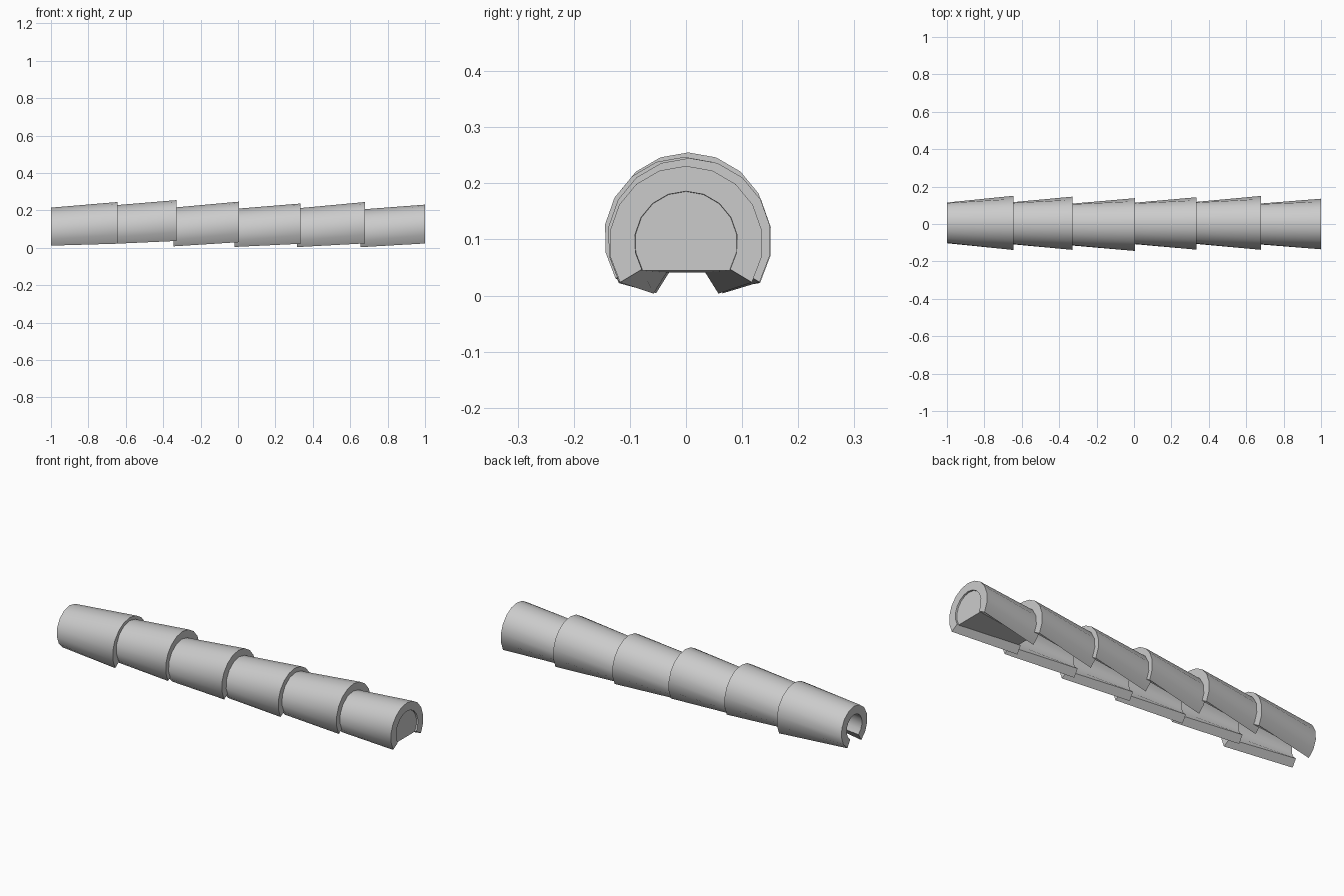
import bpy, bmesh, math

if "Cube" in bpy.data.objects:
    bpy.data.objects.remove(bpy.data.objects["Cube"])

SEG = 12      # facets around each arc
WALL = 0.045  # tile thickness


def arc(x, cy, cz, r, dip):
    """Arc in the y-z plane, open at the bottom, ending `dip` degrees below horizontal."""
    pts = []
    for i in range(SEG + 1):
        a = math.radians(-dip + (180 + 2 * dip) * i / SEG)
        pts.append((x, cy + r * math.cos(a), cz + r * math.sin(a)))
    return pts


def loft(name, start, end, strip):
    """Solid between two closed sections; strip=True caps the ends as a ring of quads."""
    bm = bmesh.new()
    a = [bm.verts.new(p) for p in start]
    b = [bm.verts.new(p) for p in end]
    n = len(a)
    for i in range(n):
        j = (i + 1) % n
        bm.faces.new((a[i], a[j], b[j], b[i]))
    for ring in (a, b):
        if strip:
            for i in range(n // 2 - 1):
                bm.faces.new((ring[i], ring[i + 1], ring[n - 2 - i], ring[n - 1 - i]))
        else:
            bm.faces.new(ring)
    bmesh.ops.recalc_face_normals(bm, faces=bm.faces)
    me = bpy.data.meshes.new(name)
    bm.to_mesh(me)
    bm.free()
    ob = bpy.data.objects.new(name, me)
    bpy.context.collection.objects.link(ob)
    bpy.ops.object.select_all(action='DESELECT')
    ob.select_set(True)
    bpy.context.view_layer.objects.active = ob
    bpy.ops.object.shade_smooth_by_angle(angle=math.radians(35))
    return ob


# narrow x, wide x, centre y, narrow radius, narrow z, wide radius, wide z
tiles = [
    (-1.00, -0.643, 0.006, 0.110, 0.105, 0.147, 0.098),
    (-0.68, -0.330, 0.004, 0.111, 0.115, 0.144, 0.111),
    (-0.345, 0.006, -0.003, 0.112, 0.103, 0.143, 0.104),
    (-0.02, 0.335, 0.003, 0.110, 0.098, 0.142, 0.095),
    (0.315, 0.680, 0.006, 0.112, 0.099, 0.146, 0.099),
    (0.655, 1.000, 0.000, 0.109, 0.096, 0.137, 0.094),
]

# Overlapping tapered ridge tiles, slit wider at the wide end
for k, (x0, x1, cy, r0, z0, r1, z1) in enumerate(tiles):
    narrow = arc(x0, cy, z0, r0, 58) + arc(x0, cy, z0, r0 - WALL, 58)[::-1]
    wide = arc(x1, cy, z1, r1, 31) + arc(x1, cy, z1, r1 - WALL, 31)[::-1]
    loft("ridge_tile_%d" % (k + 1), narrow, wide, True)

# Mortar plug closing the wide end of the last tile
x0, x1, cy, r0, z0, r1, z1 = tiles[-1]
loft("mortar_plug",
     arc(x0 + 0.01, cy, z0, r0 - WALL + 0.001, 57),
     arc(x1 - 0.008, cy, z1, r1 - WALL + 0.001, 32), False)
